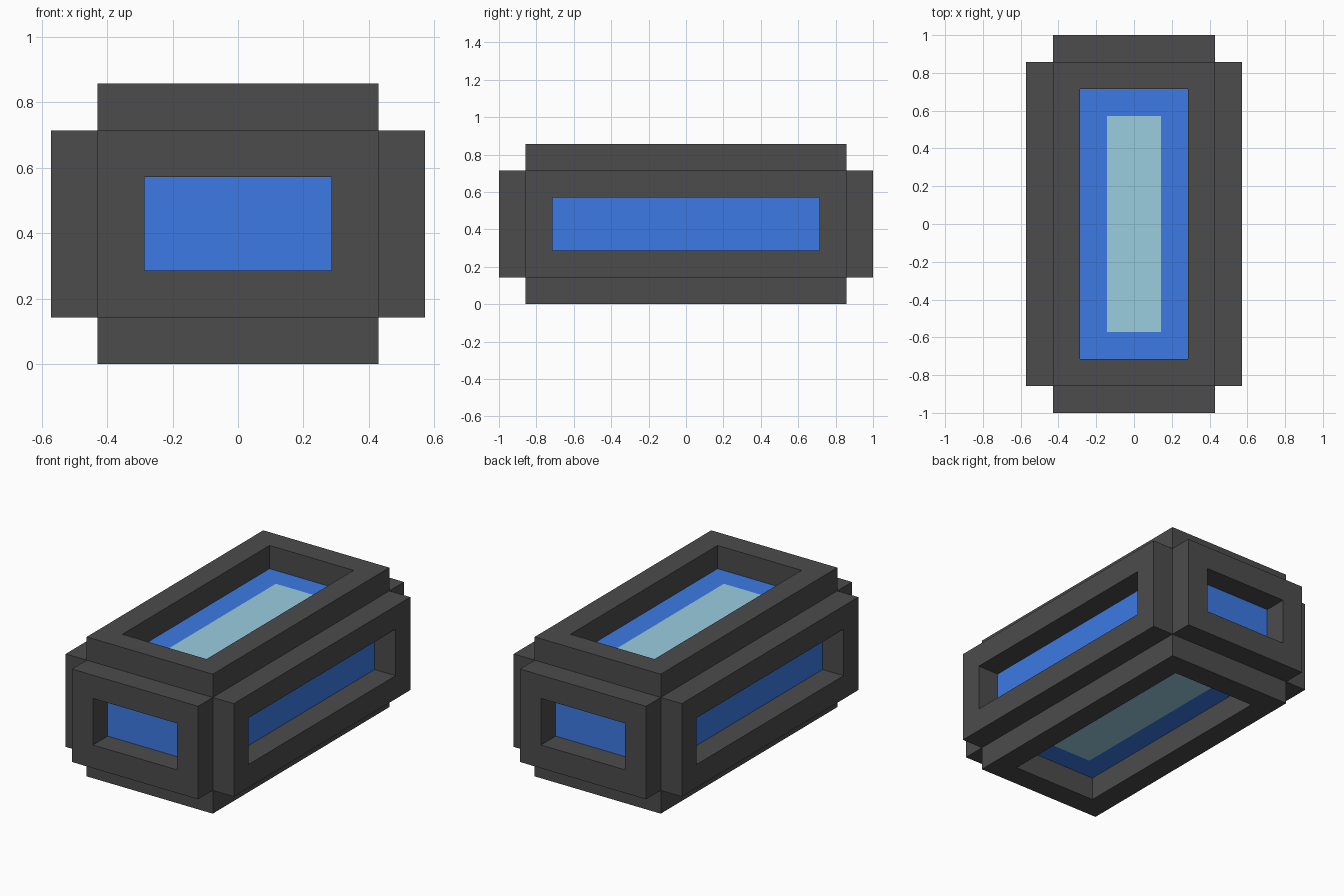
import bpy, bmesh, math
from mathutils import Matrix, Vector

if "Cube" in bpy.data.objects:
    bpy.data.objects.remove(bpy.data.objects["Cube"])

U = 1 / 7                      # module: every size is a multiple of this
CENTRE = Vector((0, 0, 3 * U))


def material(name, rgb):
    m = bpy.data.materials.new(name)
    m.diffuse_color = (*rgb, 1)
    m.use_nodes = True
    m.node_tree.nodes["Principled BSDF"].inputs["Base Color"].default_value = m.diffuse_color
    return m


charcoal = material("charcoal", (0.072, 0.072, 0.072))
blue = material("blue", (0.044, 0.195, 0.775))
pale_teal = material("pale teal", (0.327, 0.610, 0.745))


def finish(bm, name, mats):
    bmesh.ops.recalc_face_normals(bm, faces=bm.faces)
    mesh = bpy.data.meshes.new(name)
    bm.to_mesh(mesh)
    bm.free()
    for m in mats:
        mesh.materials.append(m)
    ob = bpy.data.objects.new(name, mesh)
    bpy.context.collection.objects.link(ob)
    return ob


# Blue core, with pale panels inset in its top and bottom faces
bm = bmesh.new()
bmesh.ops.create_cube(bm, size=1)
bmesh.ops.scale(bm, vec=(6 * U, 12 * U, 4 * U), verts=bm.verts)
bmesh.ops.translate(bm, vec=CENTRE, verts=bm.verts)
bm.normal_update()
for f in [f for f in bm.faces if abs(f.normal.z) > 0.9]:
    bmesh.ops.inset_region(bm, faces=[f], thickness=2 * U, use_even_offset=True)
    f.material_index = 1
finish(bm, "core", [blue, pale_teal])


def frame(name, width, height, distance, rotation):
    """Rectangular frame one module wide and thick, pushed out along its axis."""
    bm = bmesh.new()
    w, h = width * U / 2, height * U / 2
    f = bm.faces.new([bm.verts.new(p) for p in
                      ((-w, -h, 0), (w, -h, 0), (w, h, 0), (-w, h, 0))])
    bm.normal_update()
    bmesh.ops.inset_region(bm, faces=[f], thickness=U,
                           use_boundary=True, use_even_offset=True)
    bmesh.ops.delete(bm, geom=[f], context='FACES')
    ext = bmesh.ops.extrude_face_region(bm, geom=bm.faces[:], use_keep_orig=True)
    verts = [g for g in ext["geom"] if isinstance(g, bmesh.types.BMVert)]
    bmesh.ops.translate(bm, vec=(0, 0, U), verts=verts)
    place = Matrix.Translation(CENTRE) @ rotation @ Matrix.Translation((0, 0, distance * U))
    bmesh.ops.transform(bm, matrix=place, verts=bm.verts)
    finish(bm, name, [charcoal])


# Six outer frames, one on each side of the core
R = math.radians
for name, w, h, d, axis, angle in (
        ("top_frame", 6, 12, 2, 'X', 0), ("bottom_frame", 6, 12, 2, 'X', 180),
        ("front_frame", 6, 4, 6, 'X', 90), ("back_frame", 6, 4, 6, 'X', -90),
        ("right_frame", 4, 12, 3, 'Y', 90), ("left_frame", 4, 12, 3, 'Y', -90)):
    frame(name, w, h, d, Matrix.Rotation(R(angle), 4, axis))
